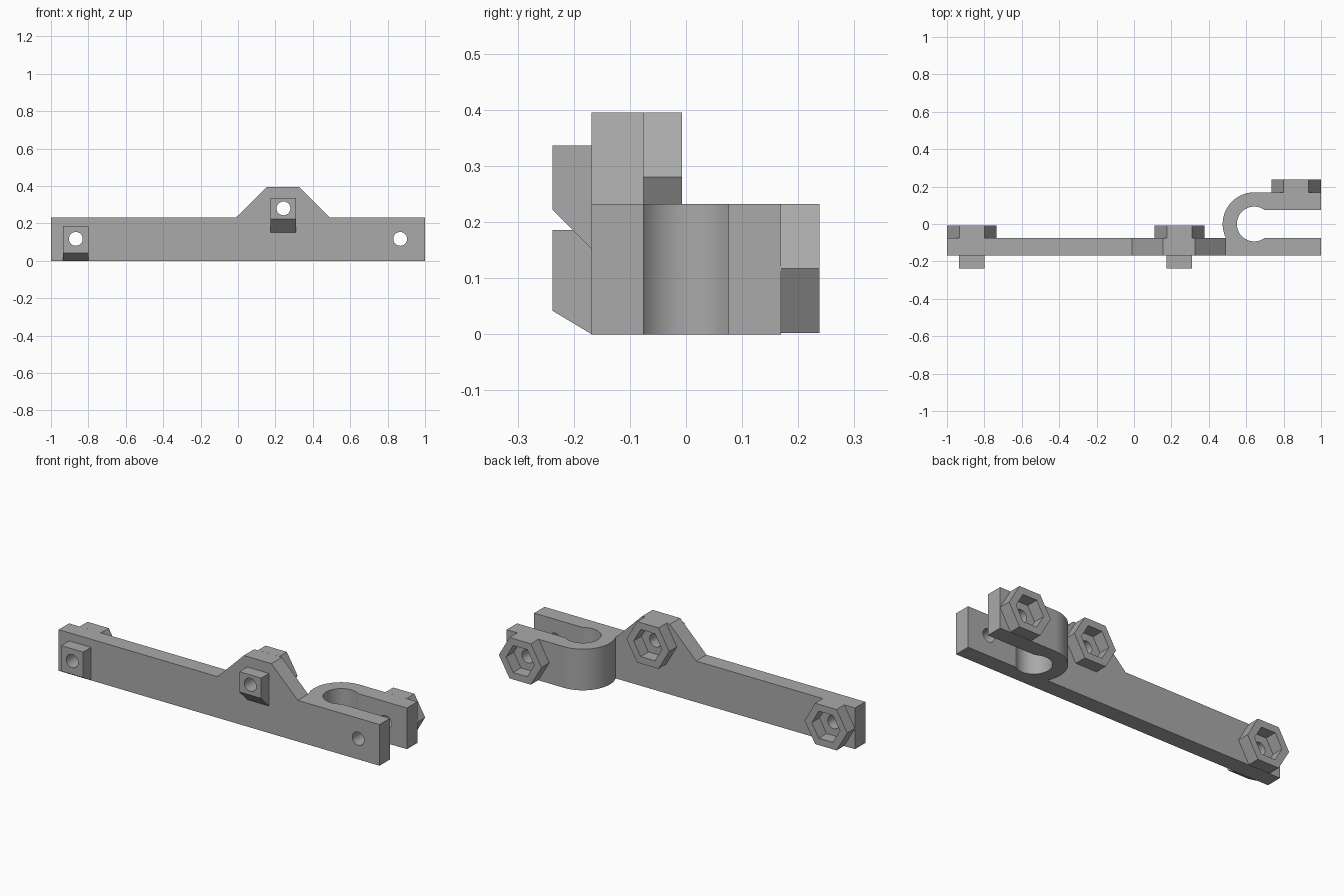
import bpy, bmesh, math
from mathutils import Vector

cube = bpy.data.objects.get("Cube")
if cube:
    bpy.data.objects.remove(cube, do_unlink=True)

grey = bpy.data.materials.new("plain_grey")
grey.use_nodes = True
GREY = (0.4, 0.4, 0.4, 1)
grey.diffuse_color = GREY
grey.node_tree.nodes["Principled BSDF"].inputs["Base Color"].default_value = GREY


def extrude(name, points, direction):
    """Closed solid from an outline swept along a direction."""
    bm = bmesh.new()
    face = bm.faces.new([bm.verts.new(p) for p in points])
    swept = bmesh.ops.extrude_face_region(bm, geom=[face])["geom"]
    bmesh.ops.translate(bm, vec=Vector(direction),
                        verts=[v for v in swept if isinstance(v, bmesh.types.BMVert)])
    bmesh.ops.recalc_face_normals(bm, faces=bm.faces)
    mesh = bpy.data.meshes.new(name)
    bm.to_mesh(mesh)
    bm.free()
    mesh.materials.append(grey)
    obj = bpy.data.objects.new(name, mesh)
    bpy.context.collection.objects.link(obj)
    return obj


def arc(cx, cy, r, start, end, n):
    return [(cx + r * math.cos(start + (end - start) * i / n),
             cy + r * math.sin(start + (end - start) * i / n)) for i in range(n + 1)]


def prism_y(name, x, z, r, sides, y0, y1):
    ring = arc(x, z, r, 0, math.tau, sides)[:-1]
    return extrude(name, [(a, y0, b) for a, b in ring], (0, y1 - y0, 0))


def cut(obj, cutter):
    mod = obj.modifiers.new("cut", 'BOOLEAN')
    mod.operation, mod.solver, mod.object = 'DIFFERENCE', 'EXACT', cutter
    bpy.context.view_layer.objects.active = obj
    bpy.ops.object.modifier_apply(modifier=mod.name)


FRONT, BACK, REAR = -0.168, -0.076, 0.169   # bar faces and rear of clamp
HEIGHT, DEPTH = 0.232, 0.069                # bar height, boss depth
HOLE_R, HEX_R, NUT_R = 0.037, 0.133, 0.088
CX, BORE_R = 0.643, 0.093                   # clamp centre and bore
left, mid, clamp = (-0.867, 0.117), (0.243, 0.28), (0.867, 0.117)

# Bar and U-shaped clamp as one plan outline
bore = math.asin(-BACK / BORE_R)
meet = math.pi + math.asin(-BACK / REAR)
plan = [(-1, FRONT), (CX, FRONT), (1, FRONT), (1, BACK)]
plan += arc(CX, 0, BORE_R, -bore, bore - math.tau, 40)
plan += [(1, -BACK), (1, REAR)]
plan += arc(CX, 0, REAR, math.pi / 2, meet, 32)
plan += [(-1, BACK)]
body = extrude("bar_with_clamp", [(x, y, 0) for x, y in plan], (0, 0, HEIGHT))

# Raised trapezoid on the bar
gable_outline = [(-0.01, HEIGHT), (0.49, HEIGHT), (0.326, 0.395), (0.154, 0.395)]
gable = extrude("raised_mount", [(x, FRONT, z) for x, z in gable_outline],
                (0, BACK - FRONT, 0))

# Square front bosses with sloping undersides
squares = []
for name, (x, z), low_front, low_back in (("left_square_boss", left, 0.042, 0),
                                          ("middle_square_boss", mid, 0.222, 0.152)):
    side = [(FRONT, low_back), (FRONT, z + 0.069 if z < HEIGHT else 0.336),
            (FRONT - 0.07, z + 0.069 if z < HEIGHT else 0.336), (FRONT - 0.07, low_front)]
    squares.append(extrude(name, [(x - 0.068, y, h) for y, h in side], (0.136, 0, 0)))

# Hexagonal nut holders, hollow through to the surface behind
holders = []
for name, (x, z), y in (("left_nut_holder", left, BACK),
                        ("middle_nut_holder", mid, BACK),
                        ("clamp_nut_holder", clamp, REAR)):
    holder = prism_y(name, x, z, HEX_R, 6, y, y + DEPTH)
    pocket = prism_y("pocket_cutter", x, z, NUT_R, 6, y - 0.1, y + 0.2)
    cut(holder, pocket)
    bpy.data.objects.remove(pocket, do_unlink=True)
    holders.append(holder)

# Bolt holes
for (x, z), parts in ((left, [body, squares[0]]),
                      (mid, [gable, squares[1]]),
                      (clamp, [body])):
    drill = prism_y("hole_cutter", x, z, HOLE_R, 32, -0.5, 0.5)
    for part in parts:
        cut(part, drill)
    bpy.data.objects.remove(drill, do_unlink=True)

# Smooth the curves, keep the edges sharp
bpy.ops.object.select_all(action='DESELECT')
for obj in [body, gable] + squares + holders:
    obj.select_set(True)
bpy.context.view_layer.objects.active = body
bpy.ops.object.shade_smooth_by_angle(angle=math.radians(30))
